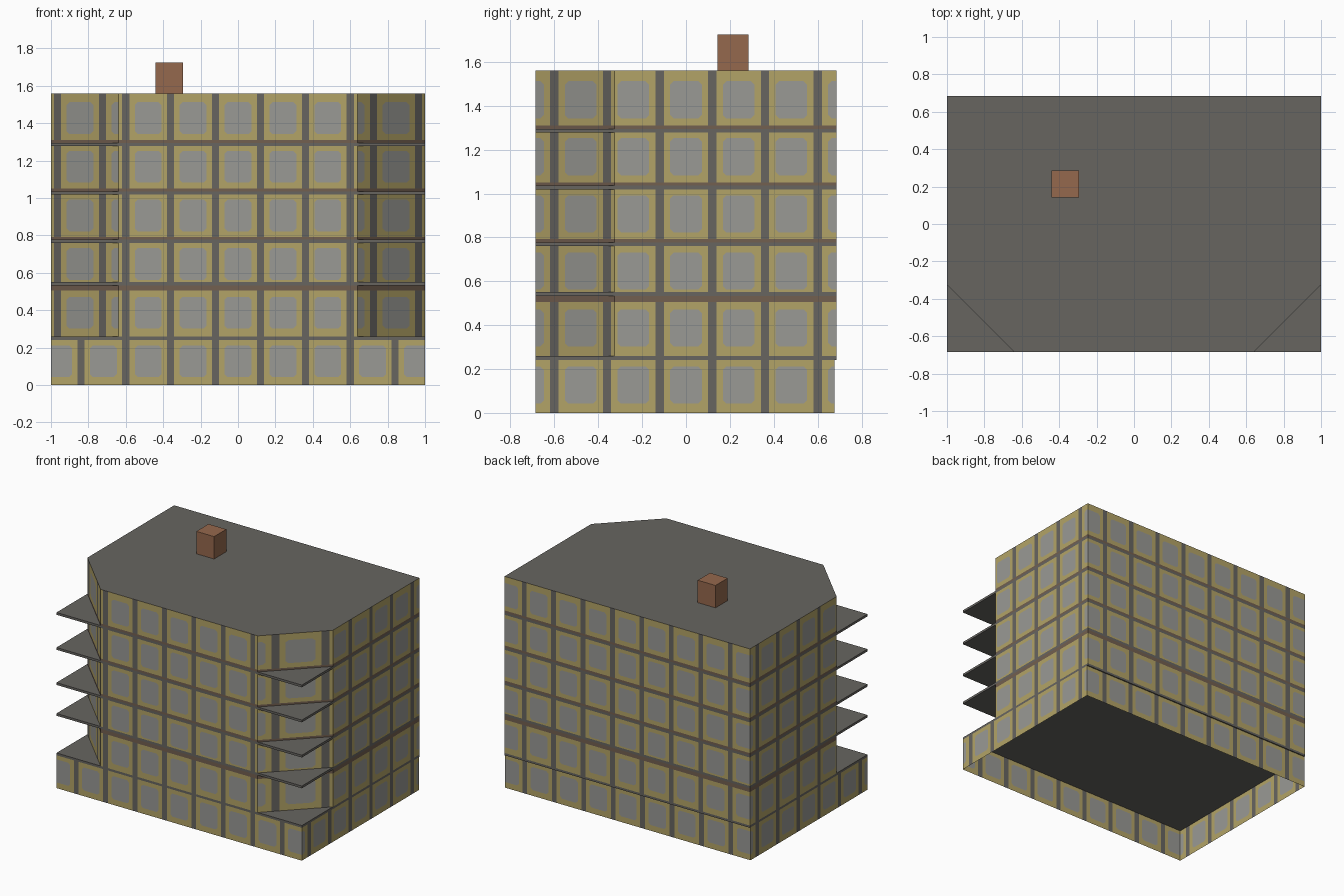
import bpy, bmesh, math

if "Cube" in bpy.data.objects:
    bpy.data.objects.remove(bpy.data.objects["Cube"])

def material(name, rgb):
    m = bpy.data.materials.new(name)
    m.diffuse_color = (*rgb, 1)
    m.use_nodes = True
    m.node_tree.nodes["Principled BSDF"].inputs["Base Color"].default_value = m.diffuse_color
    return m

GREY = material("concrete grey", (0.135, 0.13, 0.118))
SAND = material("sand frame", (0.45, 0.37, 0.135))
GLASS = material("window grey", (0.32, 0.32, 0.30))
TRIM = material("brown trim", (0.17, 0.115, 0.08))
BRICK = material("brick brown", (0.30, 0.14, 0.075))

W, D, CUT = 1.0, 0.685, 0.36          # half width, half depth, corner cut
BASE, TOP = 0.259, 1.56
BAY, FLOOR, WIN_Z = 0.24, 0.26, 0.127  # window spacing and first window height
HW, HH, CORNER, RIB = 0.072, 0.085, 0.016, 0.019
SLAB_TOPS = [0.55, 0.777, 1.036, 1.294]
SLAB_T = 0.017

# horizontal colour bands: (low, high, material index)
BANDS = [(t - SLAB_T, t, 0) for t in SLAB_TOPS]
BANDS += [(t, t + 0.015, 3) for t in SLAB_TOPS[1:]] + [(0.505, SLAB_TOPS[0] - SLAB_T, 3)]

def finish(name, bm, mats):
    mesh = bpy.data.meshes.new(name)
    bm.to_mesh(mesh)
    bm.free()
    for m in mats:
        mesh.materials.append(m)
    ob = bpy.data.objects.new(name, mesh)
    bpy.context.collection.objects.link(ob)
    return ob

def prism(name, pts, z0, z1, mat):
    bm = bmesh.new()
    face = bm.faces.new([bm.verts.new((x, y, z0)) for x, y in pts])
    ext = bmesh.ops.extrude_face_region(bm, geom=[face], use_keep_orig=True)
    bmesh.ops.translate(bm, vec=(0, 0, z1 - z0),
                        verts=[v for v in ext["geom"] if isinstance(v, bmesh.types.BMVert)])
    bmesh.ops.recalc_face_normals(bm, faces=bm.faces[:])
    return finish(name, bm, [mat])

def rect(x0, x1, y0, y1):
    return [(x0, y0), (x1, y0), (x1, y1), (x0, y1)]

def clip(values, lo, hi):
    out = [lo]
    for v in sorted(values):
        if out[-1] + 1e-4 < v < hi - 1e-4:
            out.append(v)
    return out + [hi]

def nearest(u, z):
    # offset from the closest window centre
    return u - BAY * round(u / BAY), z - WIN_Z - FLOOR * round((z - WIN_Z) / FLOOR)

def facade(bm, p, q, z0, z1):
    # a wall from p to q cut into ribs, bands, frames and windows
    axis = 0 if abs(p[1] - q[1]) < 1e-6 else 1
    a, b = p[axis], q[axis]
    u_cuts = [i * BAY + s * d for i in range(-5, 6) for s in (-1, 1)
              for d in (HW, HW - CORNER, BAY / 2 - RIB)]
    z_cuts = [WIN_Z + i * FLOOR + s * d for i in range(6) for s in (-1, 1)
              for d in (HH, HH - CORNER)]
    z_cuts += [v for band in BANDS for v in band[:2]]
    us, zs = clip(u_cuts, min(a, b), max(a, b)), clip(z_cuts, z0, z1)
    if b < a:
        us.reverse()

    def vert(u, z):
        t = (u - a) / (b - a)
        return bm.verts.new((p[0] + t * (q[0] - p[0]), p[1] + t * (q[1] - p[1]), z))

    def add(corners, index):
        bm.faces.new([vert(*c) for c in corners]).material_index = index

    for u0, u1 in zip(us, us[1:]):
        for l, h in zip(zs, zs[1:]):
            u, z = (u0 + u1) / 2, (l + h) / 2
            du, dz = nearest(u, z)
            quad = [(u0, l), (u1, l), (u1, h), (u0, h)]
            band = [i for lo, hi, i in BANDS if lo < z < hi]
            if band:
                add(quad, band[0])
            elif abs(du) > BAY / 2 - RIB:
                add(quad, 0)
            elif abs(du) < HW and abs(dz) < HH:
                if abs(du) > HW - CORNER and abs(dz) > HH - CORNER:
                    # clipped window corner: the outermost point stays frame
                    far = max(range(4), key=lambda k: (quad[k][0] - u) * du + (quad[k][1] - z) * dz)
                    r = [quad[(far + k) % 4] for k in range(4)]
                    add([r[3], r[0], r[1]], 1)
                    add([r[1], r[2], r[3]], 2)
                else:
                    add(quad, 2)
            else:
                add(quad, 1)

def walls(name, outline, z0, z1):
    bm = bmesh.new()
    for i, p in enumerate(outline):
        facade(bm, p, outline[(i + 1) % len(outline)], z0, z1)
    bmesh.ops.remove_doubles(bm, verts=bm.verts[:], dist=1e-5)
    return finish(name, bm, [GREY, SAND, GLASS, TRIM])

# ground floor, open underneath, with its ceiling slab
walls("ground_floor_walls", rect(-W, W, -D, D - 0.008), 0, BASE - SLAB_T)
prism("first_slab", rect(-W, W, -D, D), BASE - SLAB_T, BASE, GREY)

# upper floors with cut front corners
plan = [(-W + CUT, -D), (W - CUT, -D), (W, -D + CUT), (W, D), (-W, D), (-W, -D + CUT)]
walls("upper_walls", plan, BASE, TOP)
bm = bmesh.new()
bm.faces.new([bm.verts.new((x, y, TOP)) for x, y in plan])
finish("roof", bm, [GREY])

# corner balcony slabs
for i, t in enumerate(SLAB_TOPS):
    for side, s in (("left", -1), ("right", 1)):
        prism(f"balcony_{side}_{i + 1}",
              [(s * W, -D), (s * W, -D + CUT), (s * (W - CUT), -D)], t - SLAB_T, t, GREY)

# chimney
prism("chimney", rect(-0.44, -0.295, 0.143, 0.285), TOP, 1.725, BRICK)
